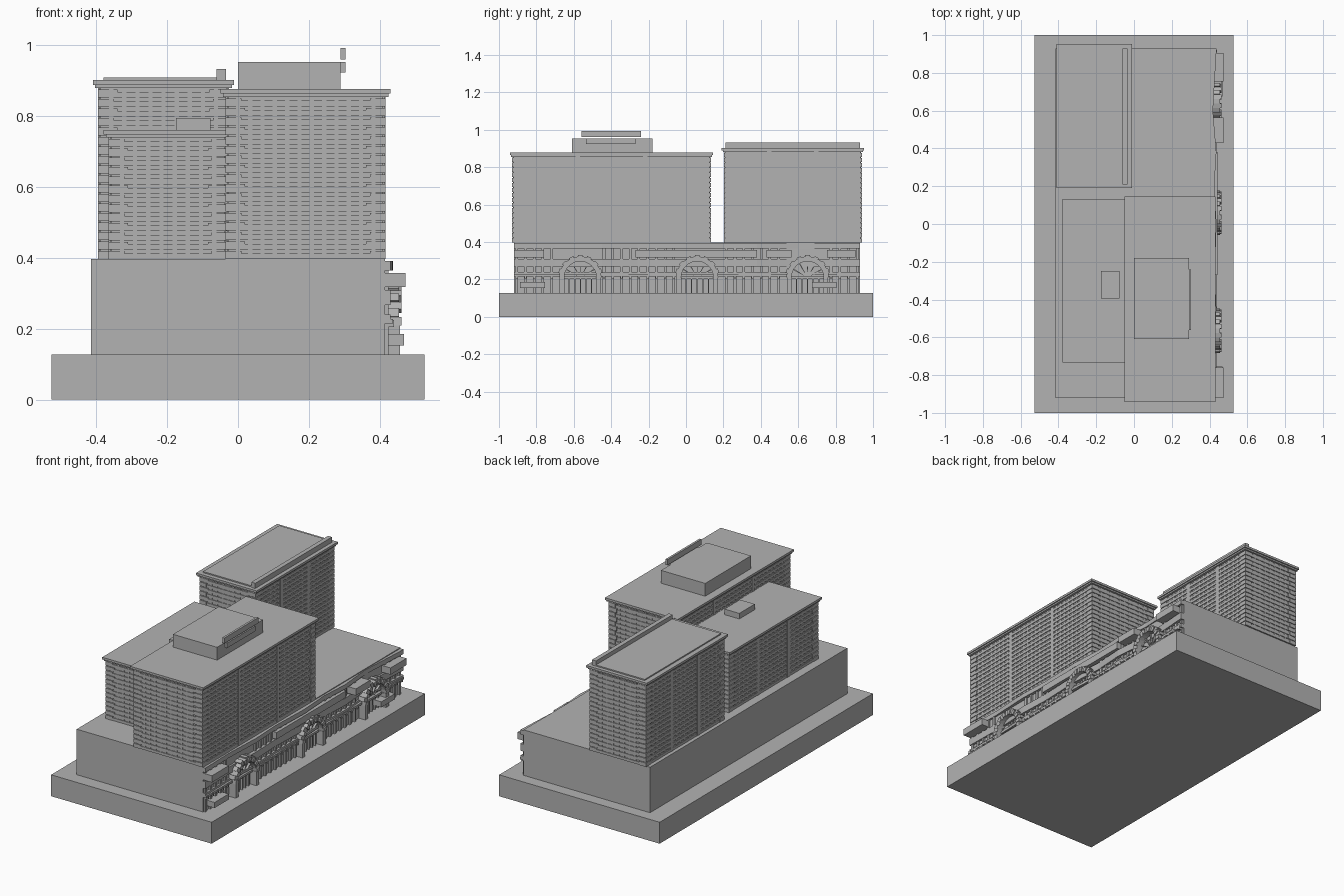
import bpy, bmesh, math
from mathutils import Vector

cube = bpy.data.objects.get("Cube")
if cube:
    bpy.data.objects.remove(cube, do_unlink=True)

GREY = (0.45, 0.45, 0.45, 1)
mat = bpy.data.materials.new("stone grey")
mat.use_nodes = True
mat.diffuse_color = GREY
mat.node_tree.nodes["Principled BSDF"].inputs["Base Color"].default_value = GREY


def prism(bm, ring, offset):
    """Extrude a closed ring of points along an offset."""
    low = [bm.verts.new(p) for p in ring]
    high = [bm.verts.new(Vector(p) + Vector(offset)) for p in ring]
    bm.faces.new(low)
    bm.faces.new(high[::-1])
    for i in range(len(ring)):
        j = (i + 1) % len(ring)
        bm.faces.new((low[j], low[i], high[i], high[j]))


def box(bm, x0, x1, y0, y1, z0, z1):
    prism(bm, [(x0, y0, z0), (x1, y0, z0), (x1, y1, z0), (x0, y1, z0)], (0, 0, z1 - z0))


def finish(bm, name):
    bmesh.ops.recalc_face_normals(bm, faces=bm.faces)
    mesh = bpy.data.meshes.new(name)
    bm.to_mesh(mesh)
    bm.free()
    mesh.materials.append(mat)
    bpy.context.collection.objects.link(bpy.data.objects.new(name, mesh))


def block(name, *size):
    bm = bmesh.new()
    box(bm, *size)
    finish(bm, name)


def tower(name, x0, x1, y0, y1, z1, floors):
    """Recessed core, floor bands, window mullions, piers and a stepped cornice."""
    z0, depth = 0.397, 0.007
    bm = bmesh.new()
    box(bm, x0 + depth, x1 - depth, y0 + depth, y1 - depth, z0, z1)
    finish(bm, name + "_core")

    bm = bmesh.new()
    step = (z1 - z0) / floors
    for i in range(floors):
        z = z0 + i * step
        box(bm, x0 + 0.002, x1 - 0.002, y0 + 0.002, y1 - 0.002, z, z + step * 0.6)
    finish(bm, name + "_floor_bands")

    # mullions just behind the band faces, in both directions
    bm = bmesh.new()
    m = 0.004
    for lo, hi, along_x in ((x0, x1, True), (y0, y1, False)):
        count = round((hi - lo) / 0.036)
        for i in range(1, count):
            c = lo + (hi - lo) * i / count
            a, b = c - 0.006, c + 0.006
            if along_x:
                box(bm, a, b, y0 + m, y1 - m, z0, z1)
            else:
                box(bm, x0 + m, x1 - m, a, b, z0, z1)
    finish(bm, name + "_mullions")

    # quoined corners and intermediate piers
    bm = bmesh.new()
    for i in range(floors):
        z, w = z0 + i * step, 0.055 if i % 2 else 0.045
        for xa, xb in ((x0, x0 + w), (x1 - w, x1)):
            for ya, yb in ((y0, y0 + w), (y1 - w, y1)):
                box(bm, xa, xb, ya, yb, z, z + step * 0.85)
    for t in (0.33, 0.67):
        c = y0 + (y1 - y0) * t
        box(bm, x0, x1, c - 0.012, c + 0.012, z0, z1)
    finish(bm, name + "_piers")

    bm = bmesh.new()
    box(bm, x0 - 0.008, x1 + 0.008, y0 - 0.005, y1 + 0.005, z1, z1 + 0.009)
    box(bm, x0 - 0.014, x1 + 0.014, y0 - 0.012, y1 + 0.012, z1 + 0.009, z1 + 0.022)
    finish(bm, name + "_cornice")


# Base and podium
block("base_slab", -0.527, 0.527, -1, 1, 0, 0.127)
block("podium", -0.415, 0.415, -0.92, 0.93, 0.127, 0.397)

# Towers
tower("main_tower", -0.035, 0.417, -0.93, 0.133, 0.855, 17)
tower("side_tower", -0.365, -0.03, -0.72, 0.12, 0.74, 13)
tower("rear_tower", -0.395, -0.025, 0.202, 0.94, 0.88, 18)

# Roof fittings
block("main_penthouse", 0, 0.29, -0.61, -0.18, 0.877, 0.953)
block("penthouse_lower_panel", 0.29, 0.303, -0.535, -0.27, 0.923, 0.953)
block("penthouse_upper_panel", 0.29, 0.303, -0.56, -0.24, 0.96, 0.993)
block("side_roof_box", -0.175, -0.077, -0.395, -0.25, 0.762, 0.795)
block("rear_roof_slab", -0.38, -0.06, 0.215, 0.93, 0.9, 0.909)
block("rear_roof_parapet", -0.06, -0.034, 0.21, 0.93, 0.9, 0.933)

# Street facade
WALL = 0.41
ARCHES = (-0.565, 0.06, 0.65)

# shallow folded panels above the street entrance
bm = bmesh.new()
outline = [(WALL, -0.92), (0.43, -0.92), (0.425, -0.7), (0.436, -0.45), (0.428, -0.26),
           (0.437, 0), (0.425, 0.2), (0.436, 0.38), (0.418, 0.6), (0.437, 0.93), (WALL, 0.93)]
for z0, z1 in ((0.225, 0.24), (0.268, 0.31), (0.365, 0.392)):
    prism(bm, [(x, y, z0) for x, y in outline], (0, 0, z1 - z0))
finish(bm, "facade_bands")

# columns and dentils between the arches
bm = bmesh.new()
count = 40
for i in range(count):
    y = -0.905 + 1.82 * i / (count - 1)
    if min(abs(y - c) for c in ARCHES) > 0.12:
        box(bm, WALL, 0.425, y - 0.007, y + 0.007, 0.127, 0.37)
        box(bm, WALL, 0.44, y - 0.006, y + 0.006, 0.205, 0.225)
finish(bm, "facade_columns")

bm = bmesh.new()
edges = [-0.92]
for c in ARCHES:
    edges += [c - 0.11, c + 0.11]
edges.append(0.93)
for a, b in zip(edges[::2], edges[1::2]):
    box(bm, WALL, 0.438, a, b, 0.215, 0.228)
finish(bm, "facade_ledge")


def ring_block(bm, c, r0, r1, a0, a1, x1):
    pts = [(r0, a0), (r1, a0), (r1, a1), (r0, a1)]
    ring = [(WALL, c + r * math.cos(a), 0.21 + r * math.sin(a)) for r, a in pts]
    prism(bm, ring, (x1 - WALL, 0, 0))


for n, c in enumerate(ARCHES, 1):
    bm = bmesh.new()
    stones = 15
    for i in range(stones):
        a0, a1 = math.pi * i / stones, math.pi * (i + 1) / stones
        outer = 0.12 if i % 2 else 0.113
        ring_block(bm, c, 0.086, outer, a0, a1, 0.455 if i % 2 else 0.462)
    for s in (-1, 1):
        ya, yb = sorted((c + s * 0.084, c + s * 0.11))
        box(bm, WALL, 0.458, ya, yb, 0.127, 0.21)
    finish(bm, f"arch_{n}")

    # doorway frame with fan window
    bm = bmesh.new()
    box(bm, WALL, 0.432, c - 0.085, c + 0.085, 0.203, 0.215)
    for i in range(5):
        y = c - 0.06 + 0.03 * i
        box(bm, WALL, 0.426, y - 0.003, y + 0.003, 0.127, 0.205)
    for i in range(1, 6):
        a = math.pi * i / 6
        ring_block(bm, c, 0.02, 0.088, a - 0.04, a + 0.04, 0.428)
    finish(bm, f"arch_window_{n}")

# Projecting sign boxes, blank
UPPER = ((-0.92, -0.76), (-0.27, 0.38), (0.43, 0.565), (0.755, 0.905))
for n, (a, b) in enumerate(UPPER, 1):
    front = 0.44 + 0.03 * (b - a < 0.5)
    block(f"upper_canopy_{n}", WALL, front + 0.003, a, b, 0.318, 0.358)
for n, (a, b) in enumerate(((-0.888, -0.755), (0.675, 0.805)), 1):
    block(f"lower_canopy_{n}", WALL, 0.468, a, b, 0.153, 0.186)
